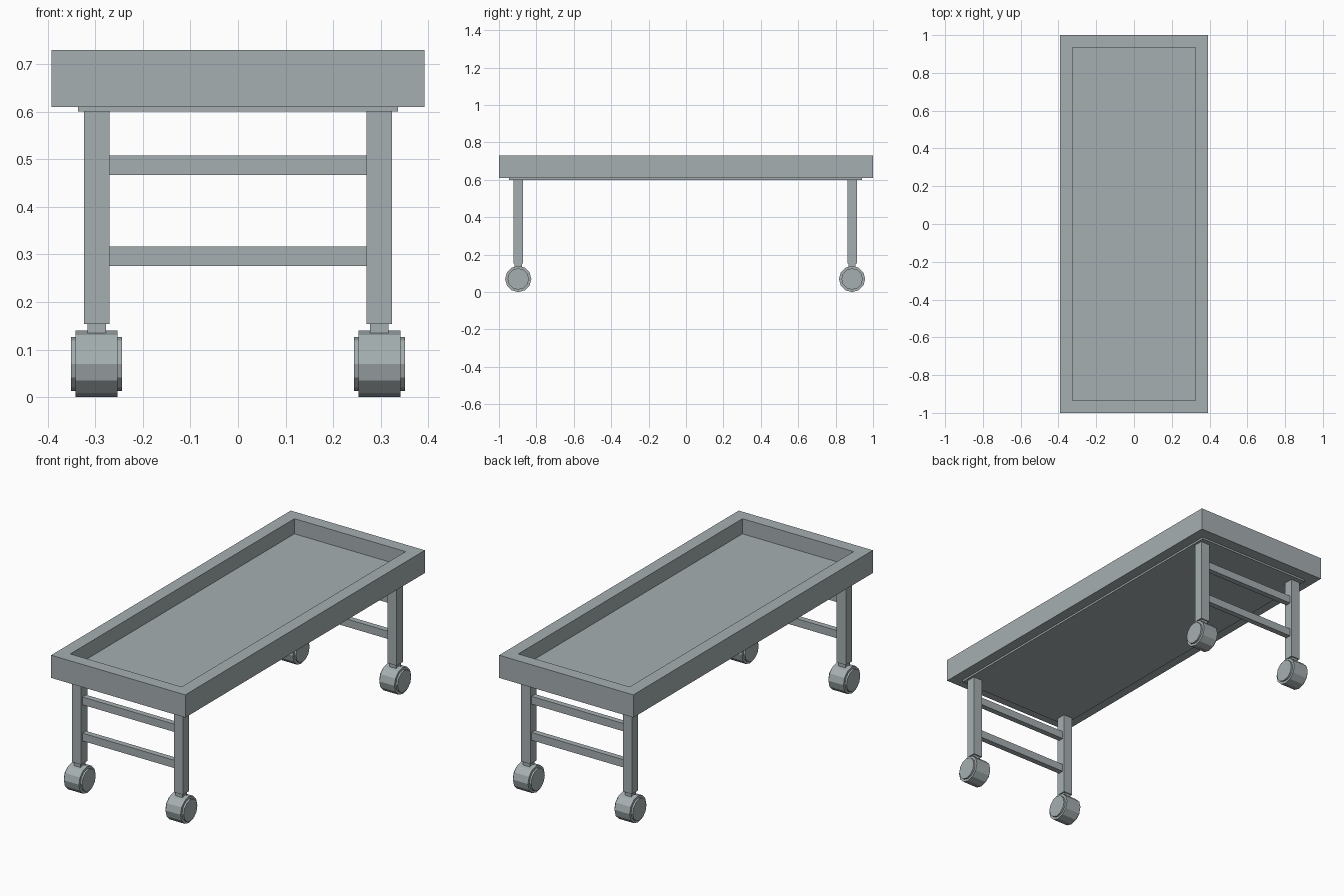
import bpy, bmesh, math
from mathutils import Matrix, Vector

if "Cube" in bpy.data.objects:
    bpy.data.objects.remove(bpy.data.objects["Cube"])

grey = bpy.data.materials.new("cool grey metal")
grey.diffuse_color = (0.38, 0.43, 0.435, 1)
grey.use_nodes = True
grey.node_tree.nodes["Principled BSDF"].inputs["Base Color"].default_value = grey.diffuse_color


def finish(name, bm):
    bmesh.ops.recalc_face_normals(bm, faces=bm.faces[:])
    me = bpy.data.meshes.new(name)
    bm.to_mesh(me)
    bm.free()
    me.materials.append(grey)
    ob = bpy.data.objects.new(name, me)
    bpy.context.scene.collection.objects.link(ob)
    return ob


def box(name, x0, x1, y0, y1, z0, z1):
    bm = bmesh.new()
    size = Vector((x1 - x0, y1 - y0, z1 - z0))
    mid = Vector((x0 + x1, y0 + y1, z0 + z1)) / 2
    bmesh.ops.create_cube(bm, size=1, matrix=Matrix.Translation(mid) @ Matrix.Diagonal((*size, 1)))
    return finish(name, bm)


def roller(name, x, y, z, radius, width, sides=12):
    # cylinder with its axle along x and a corner at the bottom
    bm = bmesh.new()
    bmesh.ops.create_cone(bm, cap_ends=True, segments=sides, radius1=radius,
                          radius2=radius, depth=width,
                          matrix=Matrix.Translation((x, y, z)) @ Matrix.Rotation(math.pi / 2, 4, 'Y'))
    return finish(name, bm)


# Rectangular rim: closed strip of four profile points around the opening
bm = bmesh.new()
loops = []
for hx, hy, z in [(0.392, 1, 0.61), (0.392, 1, 0.73), (0.325, 0.935, 0.73), (0.325, 0.935, 0.61)]:
    loops.append([bm.verts.new((sx * hx, sy * hy, z))
                  for sx, sy in [(-1, -1), (1, -1), (1, 1), (-1, 1)]])
for a, b in zip(loops, loops[1:] + loops[:1]):
    for i in range(4):
        j = (i + 1) % 4
        bm.faces.new((a[i], a[j], b[j], b[i]))
finish("tray_rim", bm)

# Tray floor inside the rim and thin plate below it
box("tray_floor", -0.325, 0.325, -0.935, 0.935, 0.605, 0.65)
box("bottom_plate", -0.336, 0.336, -0.947, 0.94, 0.60, 0.61)

# Both leg frames with casters
for end, y in (("front", -0.897), ("back", 0.888)):
    for side, s in (("left", -1), ("right", 1)):
        x = s * 0.297
        tag = f"{end}_{side}"
        box(f"{tag}_leg", x - 0.0265, x + 0.0265, y - 0.0255, y + 0.0255, 0.154, 0.60)
        box(f"{tag}_caster_stem", x - 0.0195, x + 0.0195, y - 0.0195, y + 0.0195, 0.12, 0.155)
        roller(f"{tag}_wheel", x, y, 0.07, 0.07, 0.088)
        roller(f"{tag}_wheel_hub", x, y, 0.07, 0.057, 0.107)
    for level, z in (("lower", 0.2965), ("upper", 0.4875)):
        box(f"{end}_{level}_rail", -0.271, 0.271, y - 0.015, y + 0.015, z - 0.0205, z + 0.0205)
